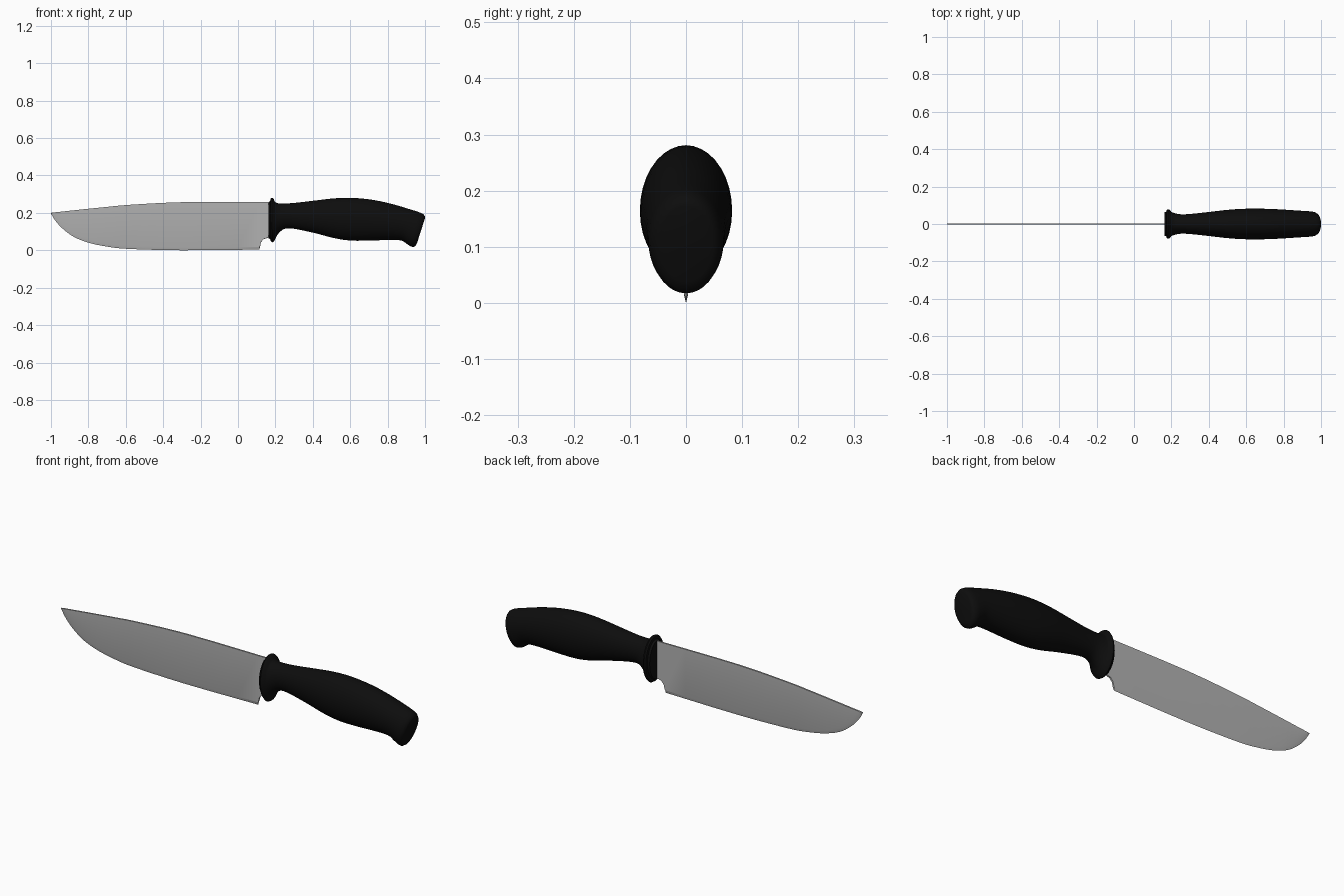
import bpy, bmesh, math

cube = bpy.data.objects.get("Cube")
if cube:
    bpy.data.objects.remove(cube, do_unlink=True)


def material(name, rgb, rough):
    m = bpy.data.materials.new(name)
    m.use_nodes = True
    m.diffuse_color = (*rgb, 1)
    bsdf = m.node_tree.nodes["Principled BSDF"]
    bsdf.inputs["Base Color"].default_value = (*rgb, 1)
    bsdf.inputs["Roughness"].default_value = rough
    return m


def loft(name, rings, mat, angle):
    """Skin a list of closed rings and cap both ends."""
    bm = bmesh.new()
    loops = [[bm.verts.new(p) for p in ring] for ring in rings]
    n = len(loops[0])
    for a, b in zip(loops, loops[1:]):
        for i in range(n):
            j = (i + 1) % n
            bm.faces.new((a[i], a[j], b[j], b[i]))
    bm.faces.new(loops[0])
    bm.faces.new(loops[-1][::-1])
    bmesh.ops.remove_doubles(bm, verts=bm.verts, dist=0.0002)
    bmesh.ops.recalc_face_normals(bm, faces=bm.faces)
    mesh = bpy.data.meshes.new(name)
    bm.to_mesh(mesh)
    bm.free()
    mesh.materials.append(mat)
    ob = bpy.data.objects.new(name, mesh)
    bpy.context.collection.objects.link(ob)
    bpy.ops.object.select_all(action="DESELECT")
    ob.select_set(True)
    bpy.context.view_layer.objects.active = ob
    bpy.ops.object.shade_smooth_by_angle(angle=math.radians(angle))
    return ob


def spline(rows, steps):
    """Catmull-Rom interpolation through rows of values."""
    out = []
    for k in range(len(rows) - 1):
        p0, p1 = rows[max(k - 1, 0)], rows[k]
        p2, p3 = rows[k + 1], rows[min(k + 2, len(rows) - 1)]
        for s in range(steps):
            t = s / steps
            out.append([b + t * (c - a) / 2 + t * t * (a - 2.5 * b + 2 * c - d / 2)
                        + t ** 3 * (1.5 * (b - c) + (d - a) / 2)
                        for a, b, c, d in zip(p0, p1, p2, p3)])
    return out + [list(rows[-1])]


steel = material("blade steel", (0.45, 0.45, 0.45), 0.4)
rubber = material("black rubber", (0.004, 0.004, 0.004), 0.6)

# Blade: x, spine height, edge height, grind line height
stations = spline([
    (-1.0, 0.2, 0.198, 0.199), (-0.98, 0.203, 0.163, 0.19),
    (-0.94, 0.207, 0.118, 0.143), (-0.875, 0.214, 0.07, 0.09),
    (-0.79, 0.223, 0.038, 0.056), (-0.69, 0.233, 0.018, 0.034),
    (-0.58, 0.243, 0.007, 0.022), (-0.3, 0.257, 0.0, 0.016),
    (0.115, 0.257, 0.004, 0.018)], 3)
# Curved notch at the heel, running into the grip
stations += [(0.118, 0.257, 0.02, 0.022), (0.124, 0.257, 0.045, 0.046),
             (0.138, 0.257, 0.06, 0.061), (0.16, 0.257, 0.067, 0.068),
             (0.2, 0.24, 0.08, 0.081)]
T = 0.004
loft("blade", [[(x, -T, top), (x, T, top), (x, T, grind), (x, 0, edge), (x, -T, grind)]
               for x, top, edge, grind in stations], steel, 15)

# Handle: top x, top z, bottom x, bottom z, half width
guard = [
    (0.162, 0.258, 0.162, 0.064, 0.062), (0.172, 0.262, 0.172, 0.06, 0.066),
    (0.174, 0.276, 0.176, 0.047, 0.075), (0.181, 0.281, 0.184, 0.042, 0.079),
    (0.19, 0.276, 0.192, 0.047, 0.076), (0.198, 0.258, 0.2, 0.062, 0.065)]
grip = [
    (0.198, 0.258, 0.2, 0.062, 0.065), (0.215, 0.251, 0.218, 0.092, 0.058),
    (0.25, 0.25, 0.25, 0.115, 0.052), (0.31, 0.254, 0.3, 0.115, 0.054),
    (0.42, 0.267, 0.41, 0.092, 0.066), (0.52, 0.278, 0.51, 0.066, 0.077),
    (0.62, 0.28, 0.6, 0.052, 0.082), (0.73, 0.268, 0.71, 0.052, 0.081),
    (0.83, 0.246, 0.8, 0.055, 0.076), (0.91, 0.222, 0.87, 0.053, 0.071),
    (0.95, 0.21, 0.9, 0.036, 0.069), (0.978, 0.2, 0.922, 0.021, 0.067)]
# Rounded butt with a flat end
butt = [(0.992, 0.192, 0.938, 0.017, 0.063), (0.999, 0.182, 0.95, 0.024, 0.056),
        (1.0, 0.172, 0.957, 0.038, 0.048)]
sections = guard[:-1] + spline(grip, 3) + butt
N = 36


def oval(tx, tz, bx, bz, w):
    ring = []
    for i in range(N):
        a = math.tau * i / N
        c = math.cos(a) / 2
        ring.append(((tx + bx) / 2 + (tx - bx) * c, w * math.sin(a),
                     (tz + bz) / 2 + (tz - bz) * c))
    return ring


loft("handle", [oval(*s) for s in sections], rubber, 40)
